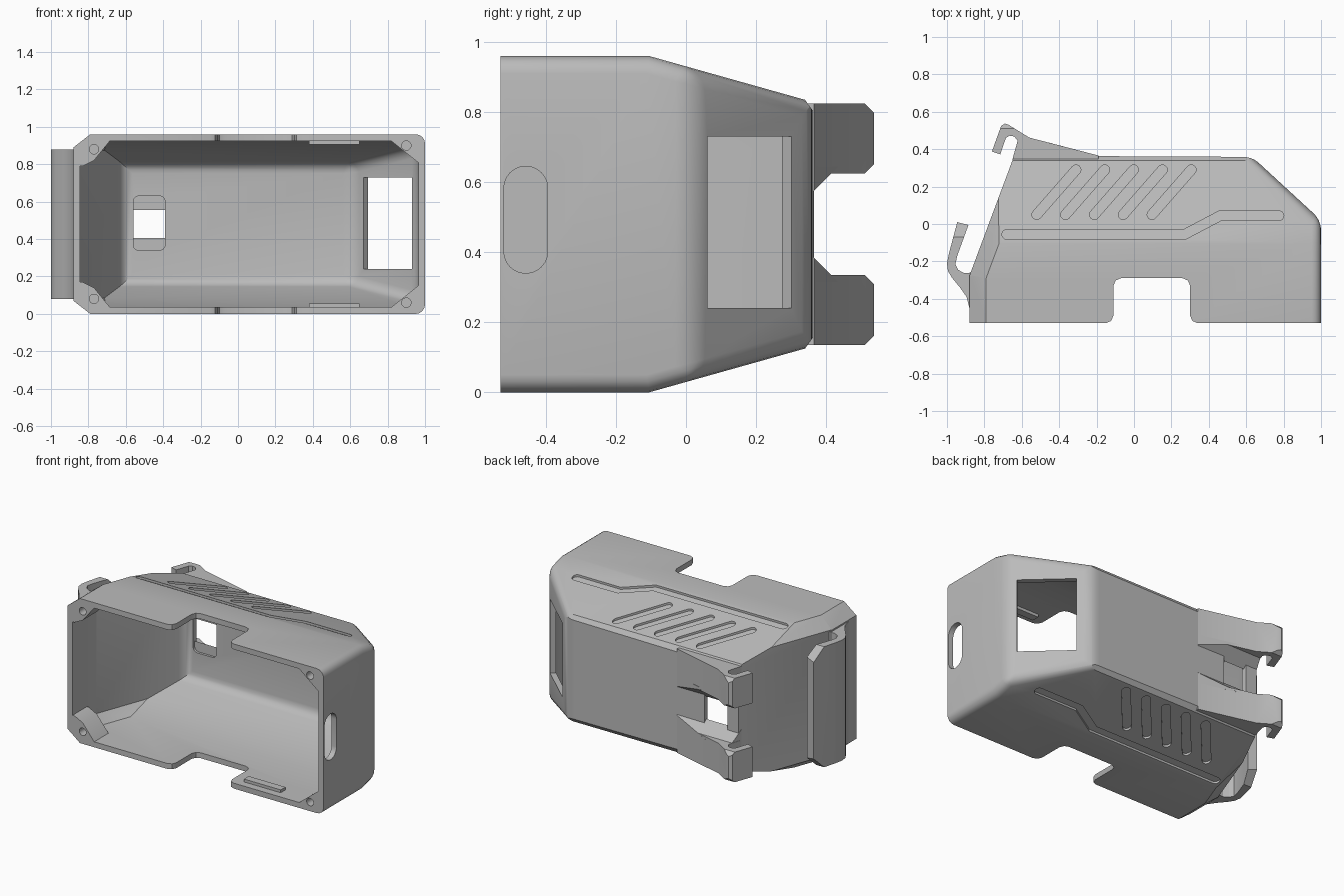
import bpy, bmesh, math
from mathutils import Vector

cube = bpy.data.objects.get("Cube")
if cube:
    bpy.data.objects.remove(cube)

H = 0.96          # overall height
FRONT = -0.53     # open face
grey = bpy.data.materials.new("plain grey")
grey.use_nodes = True
grey.diffuse_color = (0.5, 0.5, 0.5, 1)
grey.node_tree.nodes["Principled BSDF"].inputs["Base Color"].default_value = (0.5, 0.5, 0.5, 1)


def to_object(name, bm):
    bmesh.ops.recalc_face_normals(bm, faces=bm.faces[:])
    mesh = bpy.data.meshes.new(name)
    bm.to_mesh(mesh)
    bm.free()
    mesh.materials.append(grey)
    ob = bpy.data.objects.new(name, mesh)
    bpy.context.collection.objects.link(ob)
    return ob


def slice_off(bm, point, normal):
    geom = bm.verts[:] + bm.edges[:] + bm.faces[:]
    bmesh.ops.bisect_plane(bm, geom=geom, plane_co=point, plane_no=normal, clear_outer=True)
    bmesh.ops.holes_fill(bm, edges=[e for e in bm.edges if e.is_boundary])


def prism(pts, lo, hi, place):
    """Extrude a 2D outline; place maps (u, v, w) to a position."""
    bm = bmesh.new()
    ends = [[bm.verts.new(place(u, v, w)) for u, v in pts] for w in (lo, hi)]
    n = len(pts)
    bm.faces.new(ends[0][::-1])
    bm.faces.new(ends[1])
    for i in range(n):
        j = (i + 1) % n
        bm.faces.new((ends[0][i], ends[0][j], ends[1][j], ends[1][i]))
    return bm


def mirror_z(bm):
    for v in bm.verts:
        v.co.z = H - v.co.z
    return bm


def along_z(u, v, w): return (u, v, w)
def along_y(u, v, w): return (u, w, v)
def along_x(u, v, w): return (w, u, v)


def boolean(target, bm, op='DIFFERENCE'):
    cutter = to_object("cutter", bm)
    cutter.hide_render = True
    mod = target.modifiers.new("cut", 'BOOLEAN')
    mod.operation, mod.object, mod.solver = op, cutter, 'EXACT'
    bpy.context.view_layer.objects.active = target
    bpy.ops.object.modifier_apply(modifier=mod.name)
    bpy.data.objects.remove(cutter)


def rounded(u0, u1, v0, v1, r, n=6):
    pts = []
    for k, (cu, cv) in enumerate(((u1 - r, v1 - r), (u0 + r, v1 - r), (u0 + r, v0 + r), (u1 - r, v0 + r))):
        for i in range(n + 1):
            a = (k + i / n) * math.pi / 2
            pts.append((cu + r * math.cos(a), cv + r * math.sin(a)))
    return pts


def ribbon(path, r, n=8):
    """Outline of a round-ended stroke of half width r."""
    path = [Vector(p) for p in path]
    out = []
    for seq in (path, path[::-1]):
        for i, p in enumerate(seq[:-1]):
            d = (seq[i + 1] - p).normalized()
            if i == 0:
                a = math.atan2(d.y, d.x)
                for k in range(1, n + 1):
                    t = a - math.pi / 2 - math.pi * k / n
                    out.append((p.x + r * math.cos(t), p.y + r * math.sin(t)))
            else:
                m = ((p - seq[i - 1]).normalized() + d).normalized()
                out.append((p.x - m.y * r, p.y + m.x * r))
        d = (seq[-1] - seq[-2]).normalized()
        out.append((seq[-1].x - d.y * r, seq[-1].y + d.x * r))
    return out


# Faceted block bounded by planes; shrink moves the planes inward for the cavity
WALLS = [((1, 0, 0), (1, 0, 0)), ((1, 0.02, 0), (0.35, 0.38, 0)), ((0, 0.365, 0), (0, 1, 0)),
         ((-0.65, 0.34, 0), (-0.59, 0.22, 0)), ((-0.88, 0, 0), (-1, 0, 0))]
ROOF = [((0, 0, H), (0, 0, 1)), ((0, 0.34, 0.835), (0, 0.125, 0.445)),
        ((-0.88, 0, 0.89), (-0.07, 0, 0.09)), ((-0.72, -0.1, H), (-0.59, 0.22, 0.81))]
RIM = [((0, 0.34, 0.835), (0, 0.035, 0.025))]


def block(shrink, front):
    bm = bmesh.new()
    bmesh.ops.create_cube(bm, size=4)

    def cut(planes, both):
        for p, n in planes:
            n = Vector(n).normalized()
            p = Vector(p) - n * shrink
            slice_off(bm, p, n)
            if both:
                slice_off(bm, (p.x, p.y, H - p.z), (n.x, n.y, -n.z))
    cut([((0, front - shrink, 0), (0, -1, 0))], False)
    cut(WALLS, False)
    cut(ROOF, True)
    bmesh.ops.recalc_face_normals(bm, faces=bm.faces[:])
    soft = []
    for e in bm.edges:
        mid = (e.verts[0].co + e.verts[1].co) / 2
        if mid.y > front + 0.02 and e.calc_face_angle(0) > 0.4 and (mid.x > 0.5 or (shrink and mid.y > 0.3)):
            soft.append(e)
    bmesh.ops.bevel(bm, geom=soft, offset=0.05, segments=4, profile=0.5,
                    affect='EDGES', clamp_overlap=True)
    if not shrink:
        cut(RIM, True)
    return bm


# Cavity with solid corner bosses left standing
cavity = to_object("cavity", block(0.036, -0.65))
right_boss = [(0.75, 0.98), (1.0, 0.78), (1.1, 0.78), (1.1, 1.1), (0.75, 1.1)]
left_boss = [(-0.64, 0.98), (-0.77, 0.82), (-0.83, 0.79), (-1.1, 0.79), (-1.1, 1.1), (-0.64, 1.1)]
ridge = [(0.38, 0.905), (0.65, 0.905), (0.65, 1), (0.38, 1)]
for outline, back, front in ((right_boss, -0.38, -0.8), (left_boss, -0.38, -0.8), (ridge, -0.43, -0.48)):
    boolean(cavity, prism(outline, front, back, along_y))
    boolean(cavity, mirror_z(prism(outline, front, back, along_y)))

# Housing shell
shell = to_object("housing_shell", block(0, FRONT))
hollow = bmesh.new()
hollow.from_mesh(cavity.data)
bpy.data.objects.remove(cavity)
boolean(shell, hollow)

# Notch through both long walls
half = [(-0.15, -0.6), (-0.15, -0.53), (-0.122, -0.518), (-0.11, -0.49),
        (-0.11, -0.33), (-0.098, -0.302), (-0.07, -0.29)]
boolean(shell, prism(half + [(0.19 - x, y) for x, y in half[::-1]], -0.2, 1.2, along_z))

# Openings: back hole, side slot, angled window
boolean(shell, prism(rounded(-0.56, -0.39, 0.34, 0.63, 0.03), 0.2, 0.5, along_y))
boolean(shell, prism(rounded(-0.52, -0.395, 0.34, 0.645, 0.062), 0.9, 1.1, along_x))
a, b = Vector((0.955, 0.06)), Vector((0.695, 0.30))
n = Vector((0.068, 0.074))
boolean(shell, prism([a + n, b + n, b - n, a - n], 0.24, 0.73, along_z))

# Screw holes
for x, z in ((-0.77, 0.88), (0.9, 0.9)):
    for zz in (z, H - z):
        boolean(shell, prism(rounded(x - 0.025, x + 0.025, zz - 0.025, zz + 0.025, 0.025),
                             -0.6, -0.43, along_y))


# Shallow grooves that follow the sloping top and bottom
def on_slope(u, v, w):
    return (u, v, 0.835 + (0.34 - v) * 0.281 + w)


strokes = [[(-0.68, -0.056), (0.27, -0.056), (0.46, 0.044), (0.775, 0.044)]]
strokes += [[(-0.52 + 0.154 * i, 0.05), (-0.31 + 0.154 * i, 0.29)] for i in range(5)]
for s in strokes:
    outline = ribbon(s, 0.026)
    boolean(shell, prism(outline, -0.014, 0.06, on_slope))
    boolean(shell, mirror_z(prism(outline, -0.014, 0.06, on_slope)))

# Pair of back hooks with sloped gussets
hook = [(-0.19, 0.345), (-0.19, 0.366), (-0.56, 0.462), (-0.67, 0.53), (-0.69, 0.537), (-0.71, 0.525),
        (-0.76, 0.387), (-0.715, 0.372), (-0.685, 0.46), (-0.665, 0.472), (-0.64, 0.468),
        (-0.622, 0.445), (-0.65, 0.345)]
gusset = [(-0.19, 0.345), (-0.19, 0.366), (-0.47, 0.439), (-0.622, 0.439), (-0.65, 0.345)]
parts = [shell]
for side in ("upper", "lower"):
    arm = prism(hook, 0.625, 0.825, along_z)
    slice_off(arm, (0, 0.51, 0.825), (0, 1, 1))
    slice_off(arm, (0, 0.51, 0.625), (0, 1, -1))
    web = prism(gusset, 0.55, 0.645, along_z)
    slice_off(web, (0, 0.365, 0.575), (0, 1, -1))
    for label, bm in (("hook", arm), ("gusset", web)):
        parts.append(to_object(side + "_" + label, bm if side == "upper" else mirror_z(bm)))

# Long curved clip on the right side, tip corners trimmed
clip = [(-0.945, 0.01), (-0.99, -0.16), (-1.0, -0.21), (-0.995, -0.25), (-0.975, -0.285), (-0.93, -0.34),
        (-0.895, -0.39), (-0.88, -0.45), (-0.86, -0.45), (-0.85, -0.3), (-0.86, -0.245),
        (-0.88, -0.262), (-0.91, -0.262), (-0.94, -0.245), (-0.955, -0.215), (-0.945, -0.17), (-0.885, -0.005)]
bm = prism(clip, 0.08, 0.88, along_z)
slice_off(bm, (0, -0.07, 0.88), (0, 1, 1))
slice_off(bm, (0, -0.07, 0.08), (0, 1, -1))
parts.append(to_object("side_clip", bm))

# Smooth rounded areas, keep hard edges
for ob in parts:
    bpy.ops.object.select_all(action='DESELECT')
    ob.select_set(True)
    bpy.context.view_layer.objects.active = ob
    bpy.ops.object.shade_smooth_by_angle(angle=math.radians(25))
